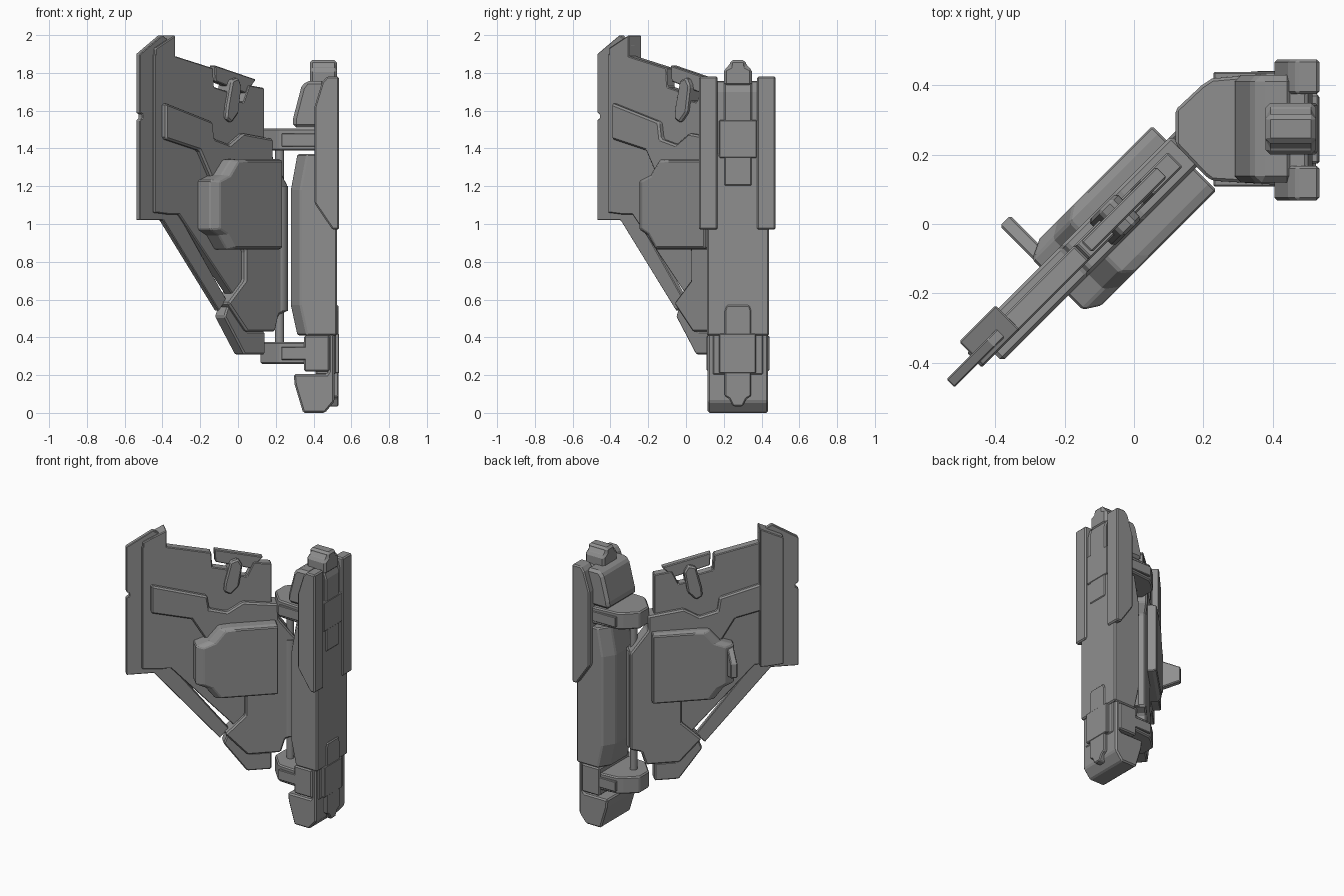
import bpy, bmesh
from mathutils import Vector

R = 2 ** 0.5
grey = bpy.data.materials.new("dark_grey")
grey.diffuse_color = (.275, .275, .275, 1)


def loft(name, rings, bevel=0.008):
    """Skin a list of matching closed rings and cap both ends."""
    bm = bmesh.new()
    vs = [[bm.verts.new(p) for p in ring] for ring in rings]
    k = len(rings[0])
    for a, b in zip(vs, vs[1:]):
        for i in range(k):
            j = (i + 1) % k
            bm.faces.new((a[i], a[j], b[j], b[i]))
    bm.faces.new(vs[0][::-1])
    bm.faces.new(vs[-1])
    bmesh.ops.recalc_face_normals(bm, faces=bm.faces)
    me = bpy.data.meshes.new(name)
    bm.to_mesh(me)
    bm.free()
    me.materials.append(grey)
    ob = bpy.data.objects.new(name, me)
    bpy.context.collection.objects.link(ob)
    if bevel:
        m = ob.modifiers.new("bevel", 'BEVEL')
        m.width = bevel
        m.segments = 1
        m.limit_method = 'ANGLE'
    return ob


def wing(u, n, z):
    """Wing frame: u along the wing, n along its face normal."""
    return Vector(((u + n) / R, (u - n) / R, z))


def slab(name, pts, n0, n1, bevel=0.008):
    """Wing plate; outline is given as front-view (x, z) of its front face."""
    return loft(name, [[wing(x * R - n1, n, z) for x, z in pts] for n in (n0, n1)], bevel)


def side(name, pts, y0, y1, bevel=0.008):
    """Outline in (x, z), extruded along y."""
    return loft(name, [[(x, y, z) for x, z in pts] for y in (y0, y1)], bevel)


def across(name, pts, x0, x1, bevel=0.008):
    """Outline in (y, z), extruded along x."""
    return loft(name, [[(x, y, z) for y, z in pts] for x in (x0, x1)], bevel)


def flat(name, pts, z0, z1, bevel=0.008):
    """Outline in (x, y), extruded along z."""
    return loft(name, [[(x, y, z) for x, y in pts] for z in (z0, z1)], bevel)


def box(name, x0, x1, y0, y1, z0, z1, bevel=0.008):
    return flat(name, [(x0, y0), (x1, y0), (x1, y1), (x0, y1)], z0, z1, bevel)


def cylinder(name, x, y, r, z0, z1):
    bpy.ops.mesh.primitive_cylinder_add(vertices=16, radius=r, depth=z1 - z0,
                                        location=(x, y, (z0 + z1) / 2))
    bpy.context.object.name = name
    bpy.context.object.data.materials.append(grey)
    bpy.ops.object.shade_smooth_by_angle()


# --- Wing: thin outer skin with a small notch in the tip edge
slab("wing_skin", [(-.518, 1.9), (-.40, 2.0), (-.34, 1.95), (-.34, 1.1), (-.06, .6),
                   (-.1, .54), (-.395, 1.02), (-.518, 1.02), (-.518, 1.55),
                   (-.505, 1.56), (-.505, 1.58), (-.518, 1.59)], -.066, -.033, .004)
# Thicker core plate
slab("wing_core", [(-.44, 1.90), (-.335, 1.89), (-.13, 1.825), (-.125, 1.725), (-.02, 1.69),
                   (-.01, 1.655), (.03, 1.645), (.06, 1.735), (.14, 1.72), (.14, 1.36), (.20, 1.2),
                   (.20, .54), (.18, .43), (.02, .43), (.01, .57), (-.31, 1.05), (-.44, 1.06)],
     -.078, -.018, .005)
# Raised tip strip
slab("tip_strip", [(-.435, 1.93), (-.33, 2.0), (-.33, 1.05), (-.36, 1.05), (-.435, 1.06)],
     -.117, -.018, .005)
# Loose flap in the top notch and the latch through it
slab("top_flap", [(-.122, 1.84), (.097, 1.765), (.045, 1.69), (-.118, 1.755)], -.072, -.028, .005)
slab("latch", [(-.03, 1.76), (.005, 1.775), (.024, 1.73), (.008, 1.59), (-.03, 1.535),
               (-.06, 1.56), (-.055, 1.62)], -.10, .005, .01)
# Stepped armour plate across the middle
slab("armour_plate", [(-.38, 1.64), (-.13, 1.54), (-.12, 1.45), (-.04, 1.42), (.03, 1.48),
                      (.19, 1.45), (.19, 1.35), (.27, 1.2), (.27, .54), (.22, .52),
                      (.20, .43), (.05, .43), (-.05, .58), (.04, .7), (.04, .86),
                      (-.14, 1.25), (-.2, 1.39), (-.38, 1.45)], -.105, .012, .01)
# Lower corner plate
slab("lower_corner", [(-.07, .51), (.035, .31), (.145, .31), (.145, .43), (.05, .43),
                      (-.03, .58), (-.055, .56)], -.09, -.01)
# Thick pad on both faces, tapering toward its faces from the hinge edge
pad = [(-.285, 1.23), (-.2, 1.26), (-.13, 1.34), (-.06, 1.345), (.237, 1.345), (.237, .865),
       (-.16, .865), (-.22, .94), (-.285, .97)]
loft("wing_pad", [[wing(.237 + (u - .237) * s, n, 1.105 + (z - 1.105) * t) for u, z in pad]
                  for n, s, t in ((-.163, .88, .96), (-.135, .99, 1), (.07, .99, 1),
                                  (.10, .90, .96))], .006)
# Back fin
loft("back_fin", [[wing(u, n, z) for n, z in [(-.1, 1.0), (-.27, 1.06), (-.27, 1.16), (-.1, 1.23)]]
                  for u in (-.278, -.235)], .006)

# --- Hinge between wing and post
cylinder("hinge_barrel", .215, .255, .05, .54, 1.2)
cylinder("upper_pin", .22, .255, .024, 1.15, 1.45)
cylinder("lower_pin", .22, .255, .024, .3, .58)
bracket = [(.12, .33), (.12, .23), (.205, .14), (.225, .125), (.42, .113), (.42, .437),
           (.225, .42), (.195, .40)]
for label, z0, z1 in (("upper", 1.39, 1.505), ("lower", .26, .375)):
    flat(label + "_bracket", bracket, z0, z1)
    for s, y0, y1 in (("front", .108, .13), ("back", .415, .439)):
        box(f"{label}_bracket_panel_{s}", .23, .41, y0, y1, z0 + .02, z1 - .025, .004)

# --- Post: main body tapering at both ends
rings = []
for z, xi in ((.41, .315), (.57, .28), (1.18, .28), (1.37, .315)):
    rings.append([(x, y, z) for x, y in [(xi, .19), (xi + .05, .11), (.525, .11), (.525, .44),
                                         (xi + .05, .44), (xi, .36)]])
loft("post_body", rings)
side("post_back_column", [(.41, .2), (.41, 1.74), (.50, 1.76), (.515, 1.7), (.515, .2)], .14, .41)
# Head, cap and foot
side("post_head", [(.29, 1.51), (.292, 1.56), (.335, 1.725), (.36, 1.758), (.46, 1.758),
                   (.46, 1.51)], .12, .43, .018)
across("head_cap", [(.2, 1.73), (.2, 1.82), (.23, 1.835), (.235, 1.868), (.315, 1.868),
                    (.32, 1.835), (.35, 1.82), (.35, 1.73)], .38, .525, .014)
side("post_foot", [(.295, .205), (.30, .15), (.345, 0), (.46, 0), (.51, .06), (.51, .42),
                   (.48, .42), (.48, .22), (.47, .205)], .115, .435, .015)
box("lower_link", .35, .485, .108, .442, .22, .41)
# Tall rails on both outer edges
for s, y in (("front", .068), ("back", .375)):
    side("rail_" + s, [(.405, 1.11), (.405, 1.62), (.445, 1.75), (.47, 1.78), (.535, 1.78),
                       (.535, .97), (.50, .97)], y, y + .1)
# Outer spine with cover panels
side("upper_spine", [(.44, 1.2), (.44, 1.76), (.51, 1.76), (.53, 1.7), (.53, 1.2)], .2, .35)
box("upper_cover", .48, .533, .175, .375, 1.35, 1.55, .005)
across("lower_spine", [(.215, .57), (.335, .57), (.345, .54), (.345, .09), (.32, .075),
                       (.30, .035), (.25, .035), (.23, .075), (.205, .09), (.205, .54)],
       .46, .533, .006)
box("lower_cover", .48, .536, .175, .37, .21, .42, .005)
